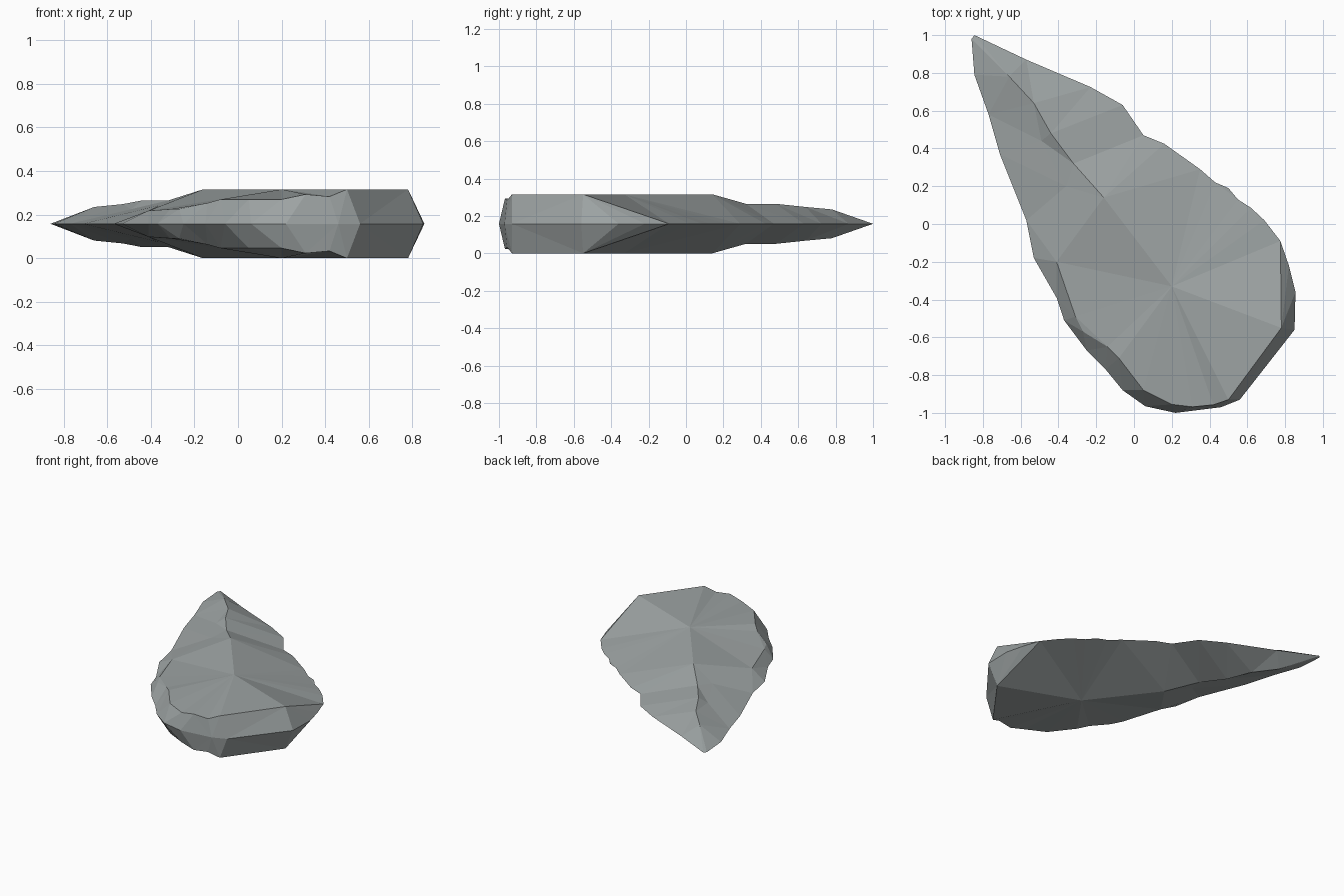
import bpy, bmesh
from mathutils import Vector
from mathutils.geometry import delaunay_2d_cdt

if "Cube" in bpy.data.objects:
    bpy.data.objects.remove(bpy.data.objects["Cube"])

MID = 0.158  # half thickness: the sharp rim lies in this plane

# knapped outline seen from the top, counter-clockwise from the tip
rim = [(-.845, 1), (-.86, .98), (-.845, .79), (-.77, .58), (-.71, .37), (-.57, .02),
       (-.53, -.18), (-.41, -.39), (-.37, -.51), (-.25, -.67), (-.15, -.77),
       (-.06, -.88), (.06, -.965), (.22, -1), (.46, -.97), (.56, -.93),
       (.85, -.56), (.855, -.36), (.82, -.22), (.775, -.09), (.69, .02),
       (.62, .085), (.55, .13), (.5, .19), (.43, .22), (.35, .29), (.16, .425),
       (.05, .47), (-.06, .63), (-.23, .725), (-.57, .87)]

# raised crest: from the tip along the ridge, then round the blunt butt (x, y, height)
crest = [(-.66, .78, .077), (-.53, .64, .09), (-.44, .48, .107), (-.32, .32, .107),
         (-.16, .14, .158), (.2, -.33, .158), (.78, -.55, .158), (.5, -.93, .158),
         (.42, -.957, .125), (.31, -.968, .135), (.2, -.955, .112), (.05, -.88, .112),
         (-.08, -.71, .112), (-.14, -.65, .095), (-.27, -.57, .067), (-.31, -.49, .067)]

# flake scars left of the ridge
scars = [(-.49, .44, .067), (-.36, .2, .085), (-.41, -.2, .06)]

points = [(x, y, 0) for x, y in rim] + crest + scars
n, m = len(rim), len(crest)
edges = [(i, (i + 1) % n) for i in range(n)]
edges += [(0, n)] + [(n + i, n + i + 1) for i in range(m - 1)]
edges.append((n + 6, 19))  # flake edge fanning from the right corner

# facet the upper side
flat = [Vector(p[:2]) for p in points]
verts, _, faces, origin, _, _ = delaunay_2d_cdt(flat, edges, [list(range(n))], 1, 1e-5)
bm = bmesh.new()
bv = [bm.verts.new((v.x, v.y, points[o[0]][2] if o else 0)) for v, o in zip(verts, origin)]
for f in faces:
    bm.faces.new([bv[i] for i in f])
bmesh.ops.recalc_face_normals(bm, faces=bm.faces)
if sum(f.normal.z for f in bm.faces) < 0:
    bmesh.ops.reverse_faces(bm, faces=bm.faces)

mesh = bpy.data.meshes.new("stone_blade")
bm.to_mesh(mesh)
bm.free()
blade = bpy.data.objects.new("stone_blade", mesh)
blade.location.z = MID
bpy.context.collection.objects.link(blade)

# dark flint colour
flint = bpy.data.materials.new("flint")
flint.diffuse_color = (.34, .37, .37, 1)
flint.use_nodes = True
flint.node_tree.nodes["Principled BSDF"].inputs["Base Color"].default_value = flint.diffuse_color
mesh.materials.append(flint)

# underside is the mirror image
mirror = blade.modifiers.new("underside", 'MIRROR')
mirror.use_axis = (False, False, True)
mirror.use_clip = True
mirror.merge_threshold = 0.001
